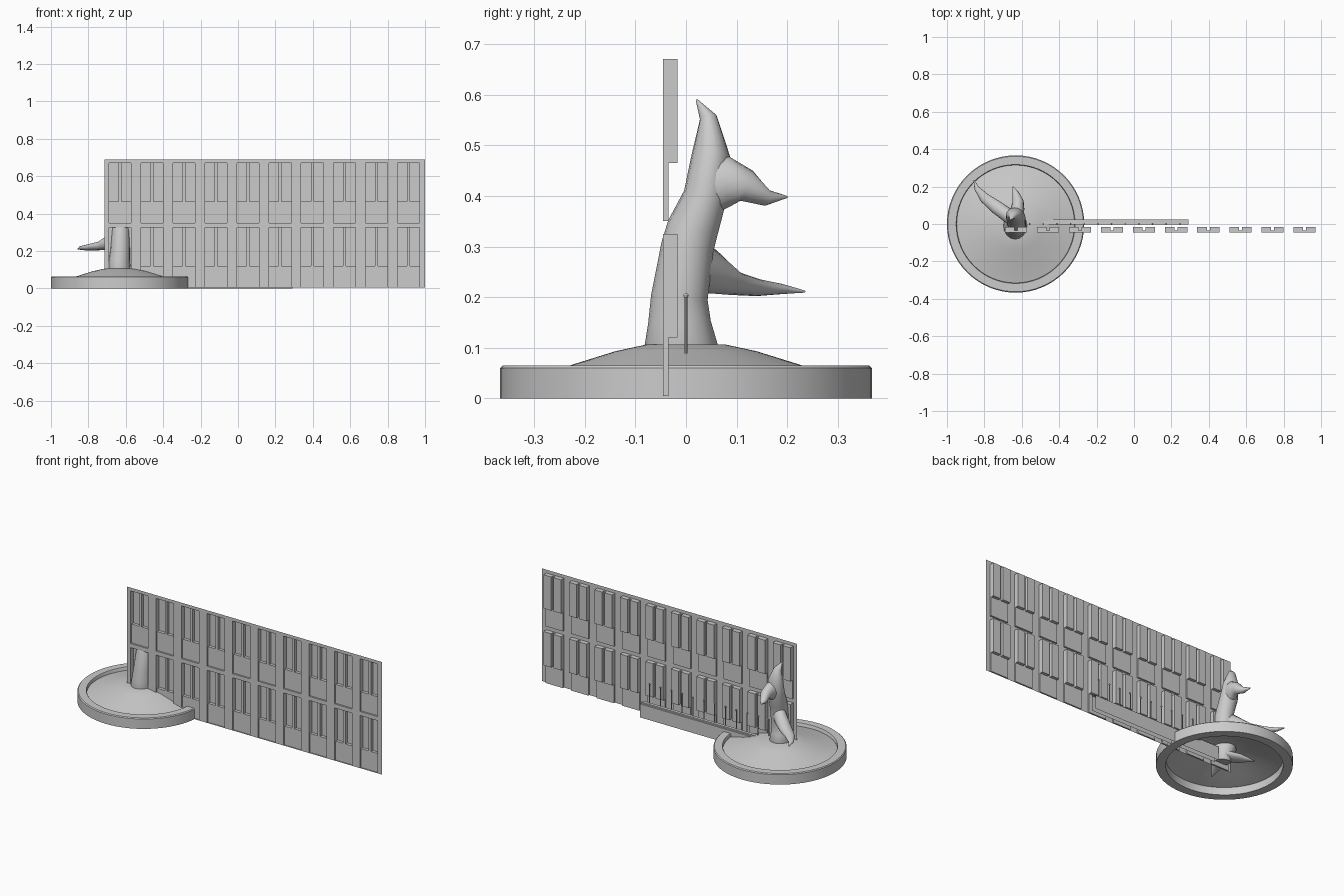
import bpy, bmesh, math
from mathutils import Vector

if "Cube" in bpy.data.objects:
    bpy.data.objects.remove(bpy.data.objects["Cube"])

CX = -0.633  # fountain centre


def finish(name, bm, smooth=None, normals=True):
    bmesh.ops.remove_doubles(bm, verts=bm.verts, dist=0.0004)
    if normals:
        bmesh.ops.recalc_face_normals(bm, faces=bm.faces)
    me = bpy.data.meshes.new(name)
    bm.to_mesh(me)
    bm.free()
    ob = bpy.data.objects.new(name, me)
    bpy.context.collection.objects.link(ob)
    if smooth:
        bpy.ops.object.select_all(action='DESELECT')
        ob.select_set(True)
        bpy.context.view_layer.objects.active = ob
        bpy.ops.object.shade_smooth_by_angle(angle=math.radians(smooth))
    return ob


def quad(bm, *pts):
    bm.faces.new([bm.verts.new(p) for p in pts])


def front(bm, x0, x1, z0, z1, y):
    quad(bm, (x0, y, z0), (x1, y, z0), (x1, y, z1), (x0, y, z1))


def reveal(bm, x0, x1, z0, z1, ya, yb):
    """Four sides of a recess between depths ya and yb."""
    c = [(x0, z0), (x1, z0), (x1, z1), (x0, z1)]
    for i in range(4):
        (a, b), (d, e) = c[i], c[(i + 1) % 4]
        quad(bm, (a, ya, b), (d, ya, e), (d, yb, e), (a, yb, b))


def lathe(name, profile, closed, n=64):
    bm = bmesh.new()
    rings = [[bm.verts.new((CX + r * math.cos(2 * math.pi * i / n),
                            r * math.sin(2 * math.pi * i / n), z))
              for i in range(n)] for r, z in profile]
    pairs = list(zip(rings, rings[1:] + rings[:1])) if closed else list(zip(rings, rings[1:]))
    for a, b in pairs:
        for i in range(n):
            j = (i + 1) % n
            bm.faces.new((a[i], a[j], b[j], b[i]))
    if not closed:
        bm.faces.new(rings[-1])
    return finish(name, bm, 35)


def loft(name, secs, ref, n=16):
    """Skin elliptical sections (x, y, z, half width, half depth) along a path."""
    bm = bmesh.new()
    P = [Vector(s[:3]) for s in secs]
    rings = []
    for k, s in enumerate(secs):
        t = (P[min(k + 1, len(P) - 1)] - P[max(k - 1, 0)]).normalized()
        a = t.cross(Vector(ref)).normalized()
        b = a.cross(t)
        rings.append([bm.verts.new(P[k] + a * s[3] * math.cos(2 * math.pi * i / n)
                                   + b * s[4] * math.sin(2 * math.pi * i / n))
                      for i in range(n)])
    for r, q in zip(rings, rings[1:]):
        for i in range(n):
            j = (i + 1) % n
            bm.faces.new((r[i], r[j], q[j], q[i]))
    bm.faces.new(rings[0])
    bm.faces.new(rings[-1])
    return finish(name, bm, 60)


# Facade: thin wall sheet with two floors of ten recessed windows
X0, PITCH = -0.715, 0.1715
WALL, PANEL, GLASS = -0.045, -0.035, -0.017
bm = bmesh.new()
for z0, zb, zt in ((0.005, 0.005, 0.337), (0.35, 0.337, 0.69)):
    sill, head = z0 + 0.115, z0 + 0.32
    for i in range(10):
        l = X0 + i * PITCH
        r = l + PITCH
        a, b = l + 0.024, r - 0.029
        m = (a + b) / 2
        # wall around the opening
        front(bm, l, a, zb, zt, WALL)
        front(bm, b, r, zb, zt, WALL)
        front(bm, a, b, head, zt, WALL)
        if z0 > zb:
            front(bm, a, b, zb, z0, WALL)
        reveal(bm, a, b, z0, head, WALL, PANEL)
        # parapet panel, mullion and the two deep window boxes
        front(bm, a, b, z0, sill, PANEL)
        front(bm, m - 0.008, m + 0.008, sill, head, PANEL)
        for p, q in ((a, m - 0.008), (m + 0.008, b)):
            reveal(bm, p, q, sill, head, PANEL, GLASS)
            front(bm, p, q, sill, head, GLASS)
finish("window_facade", bm, normals=False)

# Round basin rim and domed floor
lathe("basin_rim", [(0.315, 0), (0.367, 0), (0.367, 0.06), (0.362, 0.065),
                    (0.318, 0.065), (0.315, 0.06)], True)
lathe("basin_dome", [(0.316, 0.045), (0.23, 0.065), (0.14, 0.093),
                     (0.08, 0.106), (0.02, 0.108)], False)

# Leaping figure: body, side fins and tail flukes under the dome
loft("figure_body", [
    (-0.635, -0.02, 0.03, 0.04, 0.05), (-0.635, -0.008, 0.1, 0.064, 0.074),
    (-0.634, -0.013, 0.15, 0.057, 0.062), (-0.630, -0.013, 0.2, 0.053, 0.056),
    (-0.628, 0.003, 0.3, 0.049, 0.052), (-0.630, 0.013, 0.335, 0.049, 0.051),
    (-0.633, 0.038, 0.4, 0.052, 0.043), (-0.638, 0.049, 0.48, 0.046, 0.038),
    (-0.648, 0.044, 0.555, 0.022, 0.017), (-0.662, 0.021, 0.59, 0.002, 0.002)], (0, 1, 0))
loft("lower_fin", [
    (-0.63, 0.01, 0.27, 0.035, 0.055), (-0.68, 0.05, 0.248, 0.038, 0.042),
    (-0.735, 0.09, 0.228, 0.036, 0.024), (-0.80, 0.14, 0.219, 0.027, 0.017),
    (-0.84, 0.19, 0.216, 0.014, 0.010), (-0.857, 0.235, 0.211, 0.002, 0.002)], (0, 0, 1))
loft("upper_fin", [
    (-0.63, 0.04, 0.42, 0.04, 0.06), (-0.622, 0.085, 0.428, 0.036, 0.05),
    (-0.620, 0.12, 0.42, 0.030, 0.032), (-0.632, 0.16, 0.396, 0.020, 0.016),
    (-0.648, 0.2, 0.398, 0.002, 0.002)], (0, 0, 1))
for k, (tx, ty, tz) in enumerate(((-0.66, -0.14, 0.002), (-0.77, 0.09, 0.04))):
    mx, my = (tx - 0.635) / 2, ty / 2
    loft(f"tail_fluke_{k + 1}", [
        (-0.635, 0, 0.06, 0.05, 0.025), (mx, my, 0.05, 0.04, 0.018),
        (tx, ty, tz, 0.002, 0.002)], (0, 0, 1))

# Low curb made of open-ended sheets
bm = bmesh.new()
prof = [(0.025, 0.0), (0.025, 0.082), (0.015, 0.082), (0.015, 0.09),
        (-0.004, 0.09), (-0.004, 0.0)]
for (y0, z0), (y1, z1) in zip(prof, prof[1:]):
    quad(bm, (-0.57, y0, z0), (0.292, y0, z0), (0.292, y1, z1), (-0.57, y1, z1))
finish("curb", bm)

# Fence posts with ball tops
bm = bmesh.new()
for i in range(12):
    x = 0.245 - i * 0.073
    ret = bmesh.ops.create_cone(bm, cap_ends=True, segments=8, radius1=0.0028,
                                radius2=0.0028, depth=0.112)
    bmesh.ops.translate(bm, verts=ret["verts"], vec=(x, 0, 0.145))
    ret = bmesh.ops.create_uvsphere(bm, u_segments=8, v_segments=6, radius=0.005)
    bmesh.ops.translate(bm, verts=ret["verts"], vec=(x, 0, 0.203))
finish("fence_posts", bm, 40)
